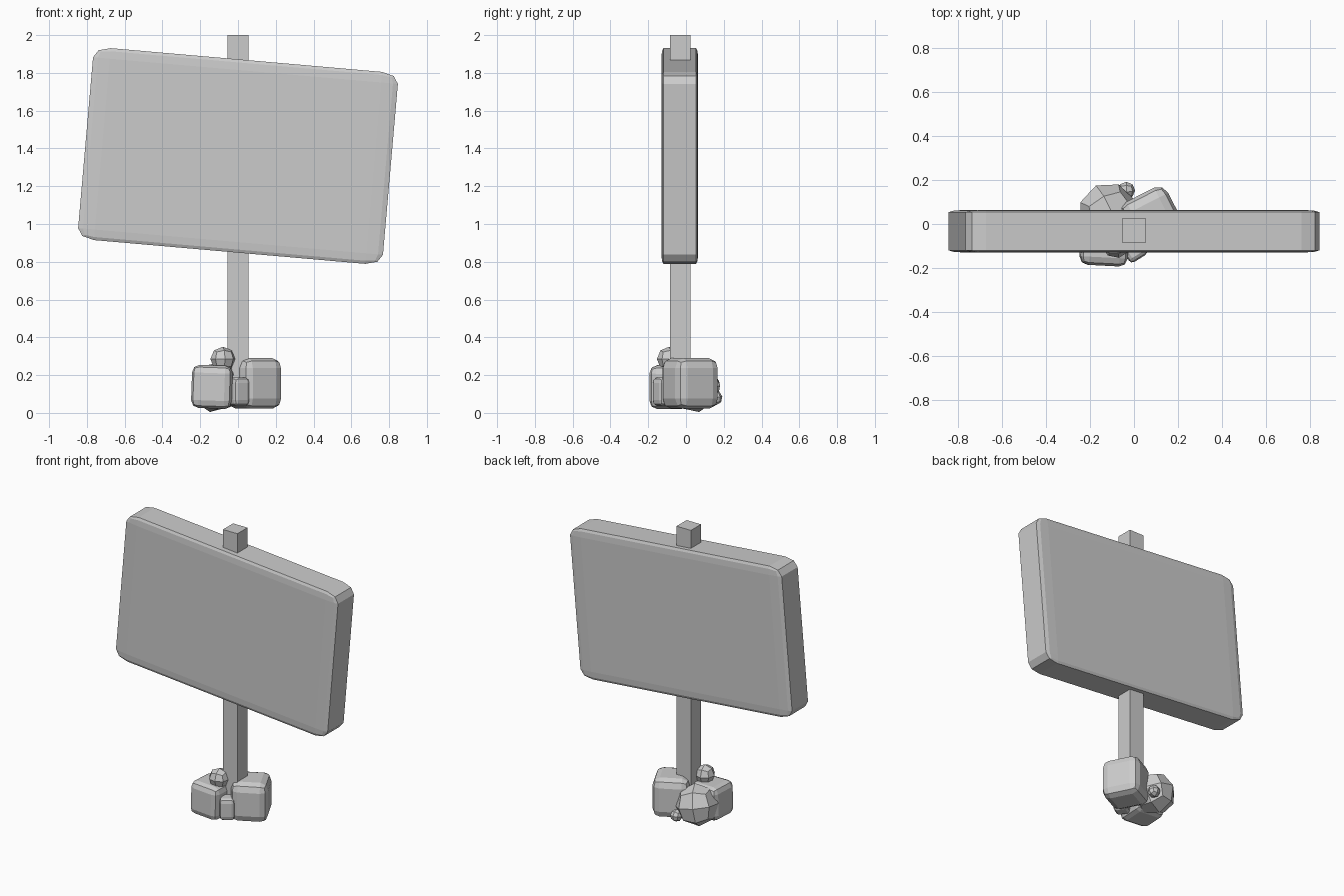
import bpy, bmesh
from math import radians
from mathutils import Matrix, Euler

if "Cube" in bpy.data.objects:
    bpy.data.objects.remove(bpy.data.objects["Cube"])


def add_part(name, bm, loc, size, rot):
    """Scale, rotate and place a unit mesh, then link it as an object."""
    turn = Euler([radians(a) for a in rot]).to_matrix().to_4x4()
    bm.transform(Matrix.Translation(loc) @ turn @ Matrix.Diagonal((*size, 1)))
    bmesh.ops.recalc_face_normals(bm, faces=bm.faces)
    mesh = bpy.data.meshes.new(name)
    bm.to_mesh(mesh)
    bm.free()
    obj = bpy.data.objects.new(name, mesh)
    bpy.context.collection.objects.link(obj)
    return obj


def block(name, loc, size, rot=(0, 0, 0), bevel=0.0, segments=2):
    """Box whose bevel is a fraction of its size on each axis."""
    bm = bmesh.new()
    bmesh.ops.create_cube(bm, size=1)
    if bevel:
        bmesh.ops.bevel(bm, geom=bm.edges[:], offset=bevel, segments=segments,
                        profile=0.5, affect='EDGES')
    return add_part(name, bm, loc, size, rot)


def pebble(name, loc, size, rot=(0, 0, 0)):
    """Coarse 24-sided stone made from a divided cube."""
    bm = bmesh.new()
    bmesh.ops.create_cube(bm, size=1)
    bmesh.ops.subdivide_edges(bm, edges=bm.edges[:], cuts=1, use_grid_fill=True)
    for v in bm.verts:
        v.co = v.co.normalized() * 0.5
    return add_part(name, bm, loc, size, rot)


# Post and tilted sign panel
block("post", (0, -0.03, 1.05), (0.11, 0.11, 1.9))
block("sign_board", (0, -0.033, 1.36), (1.62, 0.195, 1.02), (0, 5, 0), 0.055)

# Rounded boulders around the foot
block("right_boulder", (0.085, 0.022, 0.156), (0.235, 0.25, 0.268), (0, 0, 27), 0.2)
block("left_boulder", (-0.135, -0.085, 0.138), (0.215, 0.21, 0.228), (0, 2, -3), 0.18)
block("front_stone", (0.0, -0.115, 0.112), (0.095, 0.1, 0.15), (0, 0, 32), 0.2)

# Coarse stones
pebble("back_stone", (-0.12, 0.052, 0.138), (0.275, 0.275, 0.275), (12, 8, 25))
pebble("top_stone", (-0.08, -0.09, 0.285), (0.135, 0.13, 0.13), (0, 0, 10))
pebble("tiny_stone", (-0.035, 0.153, 0.08), (0.08, 0.08, 0.08), (10, 0, 0))
